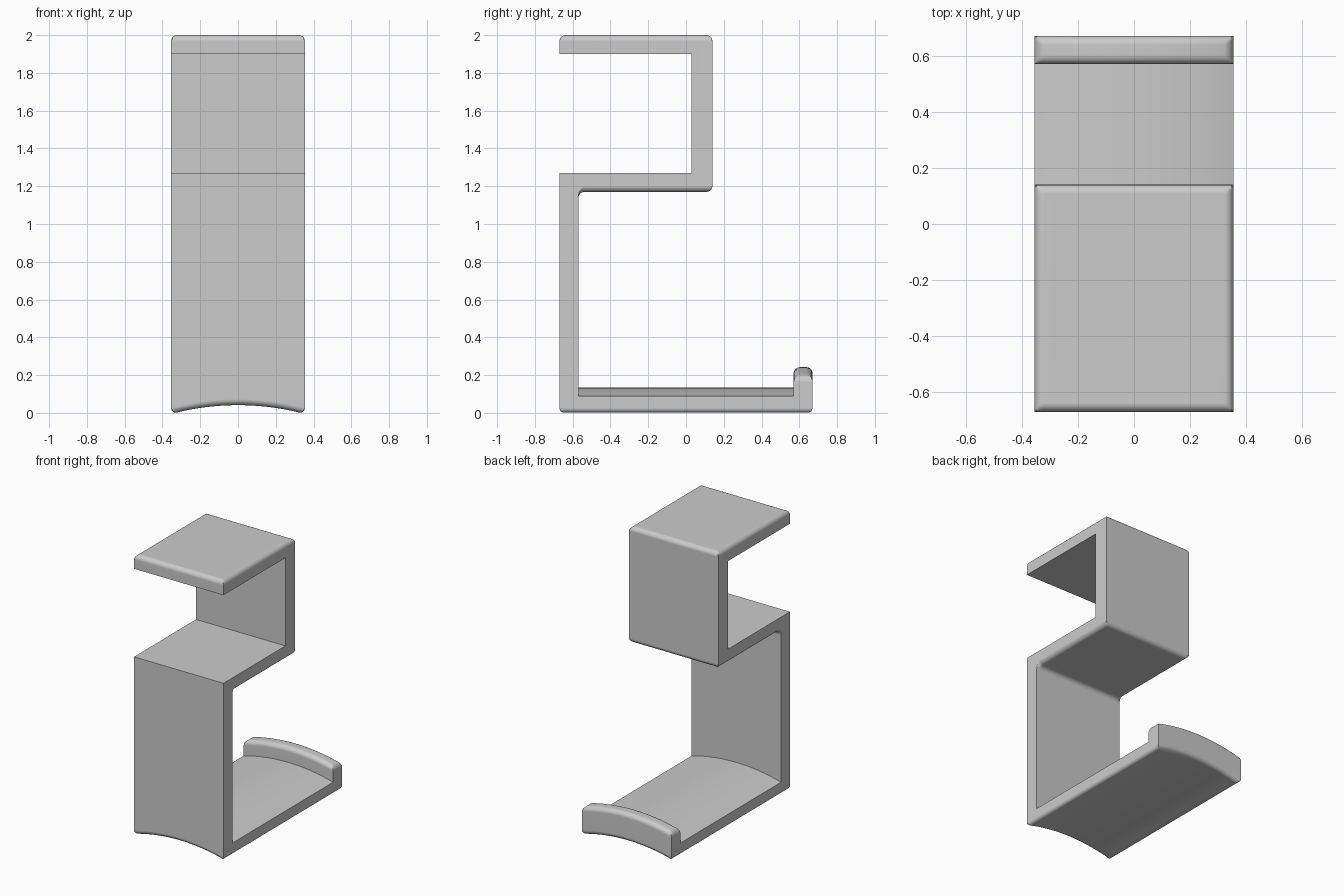
import bpy, bmesh, math

if "Cube" in bpy.data.objects:
    bpy.data.objects.remove(bpy.data.objects["Cube"])

HALF_W, R, SEG = 0.354, 0.032, 5
ANGLES = [math.pi / 2 * i / SEG for i in range(SEG + 1)]
ARC_R = 1.364


def sag(x):
    # drop of the cylindrical cradle away from the centre line
    return math.sqrt(ARC_R ** 2 - x * x) - ARC_R


def rounded_end(y, inward, z, up, d):
    # samples from the outer end inward; mitred with the side rounding d
    return [(y + inward * R * (1 - math.sin(t)),
             z - up * max(R * (1 - math.cos(t)), d)) for t in reversed(ANGLES)]


def rounded_run(y0, y1, z, up, d):
    s = 1 if y1 > y0 else -1
    return rounded_end(y0, s, z, up, d) + rounded_end(y1, -s, z, up, d)[::-1]


def section(x, d):
    a = sag(x)
    pts = rounded_run(-0.67, 0.14, 2.0, 1, d)            # top plate
    pts += rounded_end(0.14, -1, 1.17, -1, d)            # shelf underside
    pts += [(-0.57 + R - R * math.sin(t),                # inner corner fillet
             1.17 - R * (1 - math.cos(t)) + d * math.cos(t)) for t in ANGLES]
    pts += [(-0.57, 0.135 + a), (0.57, 0.135 + a)]       # cradle floor
    pts += rounded_run(0.57, 0.67, 0.242 + a, 1, d)      # end lip
    pts += rounded_run(0.67, -0.67, 0.041 + a, -1, d)    # cradle underside
    pts += [(-0.67, 1.27), (0.03, 1.27), (0.03, 1.9), (-0.67, 1.9)]
    return [(x, y, z) for y, z in pts]


# slices across the width: fine at the rounded sides, even over the arc
edge = [(HALF_W - R + R * math.sin(t), R * (1 - math.cos(t))) for t in ANGLES]
N = 24
inner = HALF_W - R
middle = [(-inner + 2 * inner * i / N, 0.0) for i in range(1, N)]
slices = [(-x, d) for x, d in reversed(edge)] + middle + edge

bm = bmesh.new()
rings = [[bm.verts.new(p) for p in section(x, d)] for x, d in slices]
n = len(rings[0])
for r0, r1 in zip(rings, rings[1:]):
    for i in range(n):
        j = (i + 1) % n
        bm.faces.new((r0[i], r0[j], r1[j], r1[i]))
bm.faces.new(rings[0])
bm.faces.new(rings[-1])
bmesh.ops.recalc_face_normals(bm, faces=bm.faces)
mesh = bpy.data.meshes.new("hanging_hook")
bm.to_mesh(mesh)
bm.free()

# hanging hook bracket
hook = bpy.data.objects.new("hanging_hook", mesh)
bpy.context.collection.objects.link(hook)
bpy.context.view_layer.objects.active = hook
hook.select_set(True)
bpy.ops.object.shade_smooth_by_angle(angle=math.radians(35))
wn = hook.modifiers.new("flat_faces", 'WEIGHTED_NORMAL')
wn.keep_sharp = True
